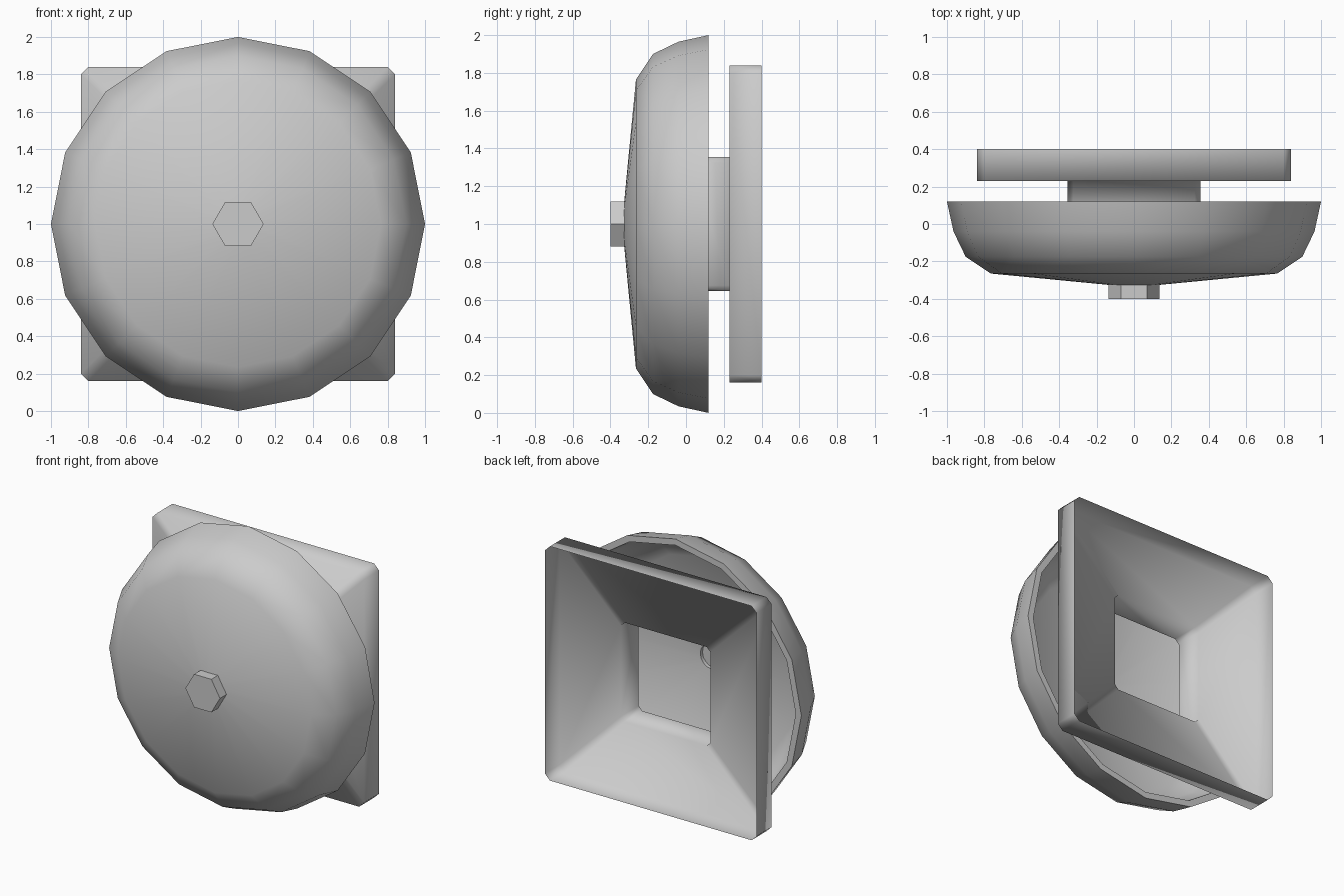
import bpy, bmesh, math

if "Cube" in bpy.data.objects:
    bpy.data.objects.remove(bpy.data.objects["Cube"], do_unlink=True)

grey = bpy.data.materials.new("grey_metal")
grey.use_nodes = True
colour = (0.6, 0.6, 0.6, 1)
grey.diffuse_color = colour
grey.node_tree.nodes["Principled BSDF"].inputs["Base Color"].default_value = colour

CENTRE_Z = 1.0


def circle(r, sides):
    return [(r * math.cos(2 * math.pi * i / sides), r * math.sin(2 * math.pi * i / sides))
            for i in range(sides)]


def clipped_square(h, c):
    # Square of half size h with its corners cut by c
    k = h - c
    return [(h, -k), (h, k), (k, h), (-k, h), (-h, k), (-h, -k), (-k, -h), (k, -h)]


def loft(name, sections, closed=False, caps=False, smooth_angle=None):
    # Join outlines in the xz plane, each at its own depth y
    bm = bmesh.new()
    rings = [[bm.verts.new((x, y, z + CENTRE_Z)) for x, z in outline]
             for outline, y in sections]
    pairs = list(zip(rings, rings[1:]))
    if closed:
        pairs.append((rings[-1], rings[0]))
    for a, b in pairs:
        n = len(a)
        for i in range(n):
            j = (i + 1) % n
            bm.faces.new((a[i], a[j], b[j], b[i]))
    if caps:
        bm.faces.new(rings[0])
        bm.faces.new(rings[-1])
    bmesh.ops.recalc_face_normals(bm, faces=bm.faces)
    mesh = bpy.data.meshes.new(name)
    bm.to_mesh(mesh)
    bm.free()
    mesh.materials.append(grey)
    obj = bpy.data.objects.new(name, mesh)
    bpy.context.collection.objects.link(obj)
    bpy.ops.object.select_all(action='DESELECT')
    obj.select_set(True)
    bpy.context.view_layer.objects.active = obj
    if smooth_angle is None:
        bpy.ops.object.shade_smooth()
    else:
        bpy.ops.object.shade_smooth_by_angle(angle=math.radians(smooth_angle))
    return obj


# Gong: thick dished shell with a small centre hole
outer = [(1.0, 0.12), (0.965, -0.04), (0.9, -0.175), (0.765, -0.265), (0.09, -0.33)]
inner = [(0.09, -0.29), (0.74, -0.225), (0.865, -0.15), (0.925, -0.03), (0.955, 0.12)]
loft("gong_shell", [(circle(r, 16), y) for r, y in outer + inner],
     closed=True, smooth_angle=60)

# Hexagonal nut at the centre
loft("centre_nut", [(circle(0.137, 6), y) for y in (-0.4, -0.315)],
     caps=True, smooth_angle=50)

# Mounting box: open-backed square tray running into a hollow square neck
loft("mounting_box", [(clipped_square(0.84, 0.04), 0.4),
                      (clipped_square(0.84, 0.04), 0.23),
                      (clipped_square(0.355, 0.03), 0.23),
                      (clipped_square(0.355, 0.03), 0.03)])
